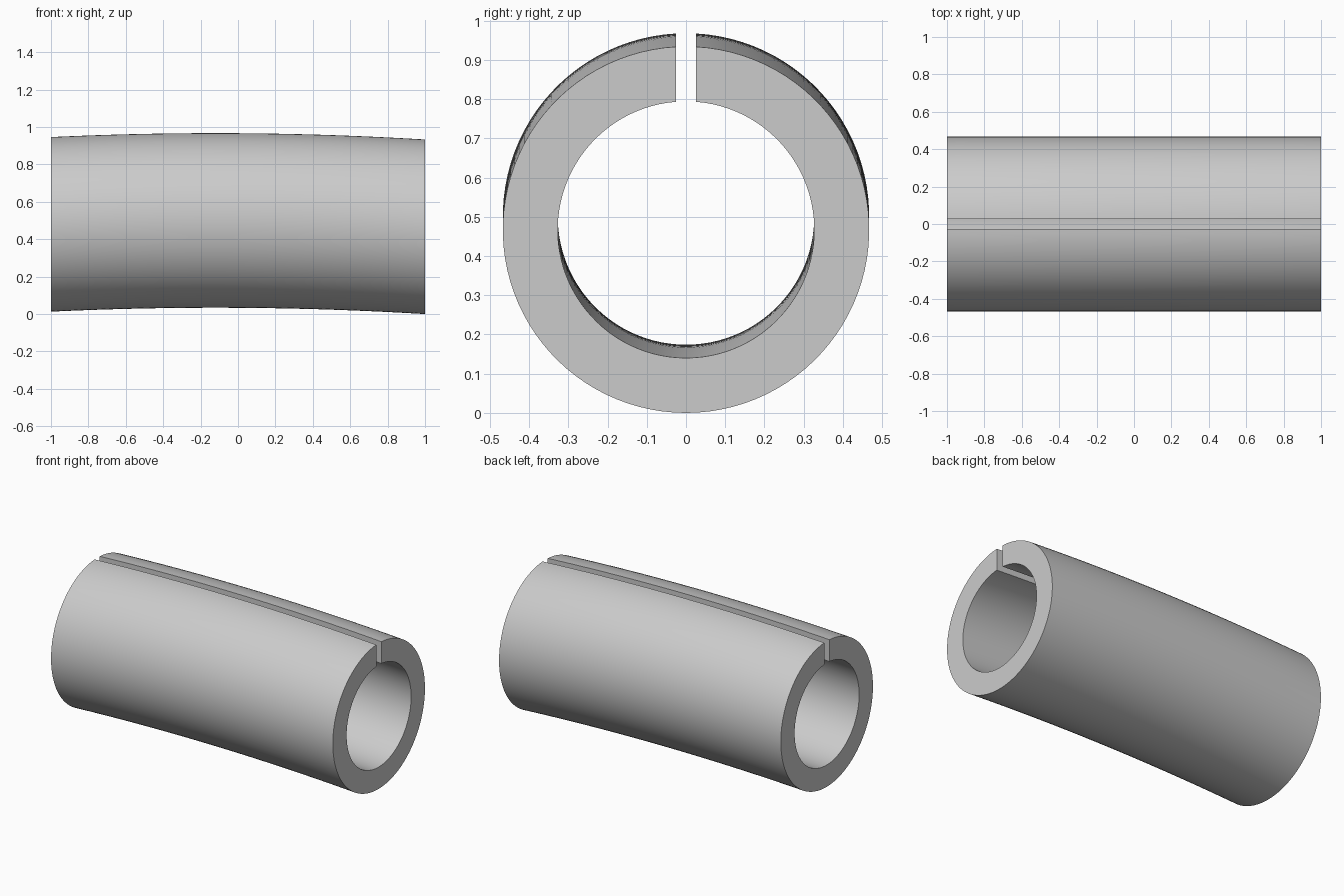
import bpy, bmesh, math

cube = bpy.data.objects.get("Cube")
if cube:
    bpy.data.objects.remove(cube, do_unlink=True)

OUTER, INNER = 0.467, 0.327
HALF_SLOT = 0.026
STEPS, STATIONS = 96, 32


def arc(radius):
    """Arc from one slot wall round the bottom to the other."""
    start = math.asin(HALF_SLOT / radius)
    sweep = 2 * math.pi - 2 * start
    angles = [start + sweep * i / STEPS for i in range(STEPS + 1)]
    return [(radius * math.sin(a), radius * math.cos(a)) for a in angles]


def centre_height(x):
    """Slight upward bow along the length."""
    return 0.5 - 0.027 * (x + 0.12) ** 2


# Split-ring section swept along the bowed axis
outer, inner = arc(OUTER), arc(INNER)
section = outer + inner[::-1]
count = len(section)
bm = bmesh.new()
rings = []
for s in range(STATIONS + 1):
    x = -1 + 2 * s / STATIONS
    rings.append([bm.verts.new((x, y, z + centre_height(x))) for y, z in section])
for a, b in zip(rings, rings[1:]):
    for i in range(count):
        j = (i + 1) % count
        bm.faces.new((a[i], a[j], b[j], b[i]))

# Flat end faces
for ring in (rings[0], rings[-1]):
    for i in range(STEPS):
        bm.faces.new((ring[i], ring[i + 1], ring[count - 2 - i], ring[count - 1 - i]))
bmesh.ops.recalc_face_normals(bm, faces=bm.faces)

# Rest the lowest point on the ground
low = min(v.co.z for v in bm.verts)
bmesh.ops.translate(bm, verts=bm.verts, vec=(0, 0, -low))

mesh = bpy.data.meshes.new("slotted_tube")
bm.to_mesh(mesh)
bm.free()
tube = bpy.data.objects.new("slotted_tube", mesh)
bpy.context.collection.objects.link(tube)

# Plain grey material
grey = bpy.data.materials.new("light_grey")
grey.use_nodes = True
colour = (0.6, 0.6, 0.6, 1)
grey.diffuse_color = colour
grey.node_tree.nodes["Principled BSDF"].inputs["Base Color"].default_value = colour
mesh.materials.append(grey)

bpy.ops.object.select_all(action="DESELECT")
tube.select_set(True)
bpy.context.view_layer.objects.active = tube
bpy.ops.object.shade_smooth_by_angle(angle=math.radians(30))
